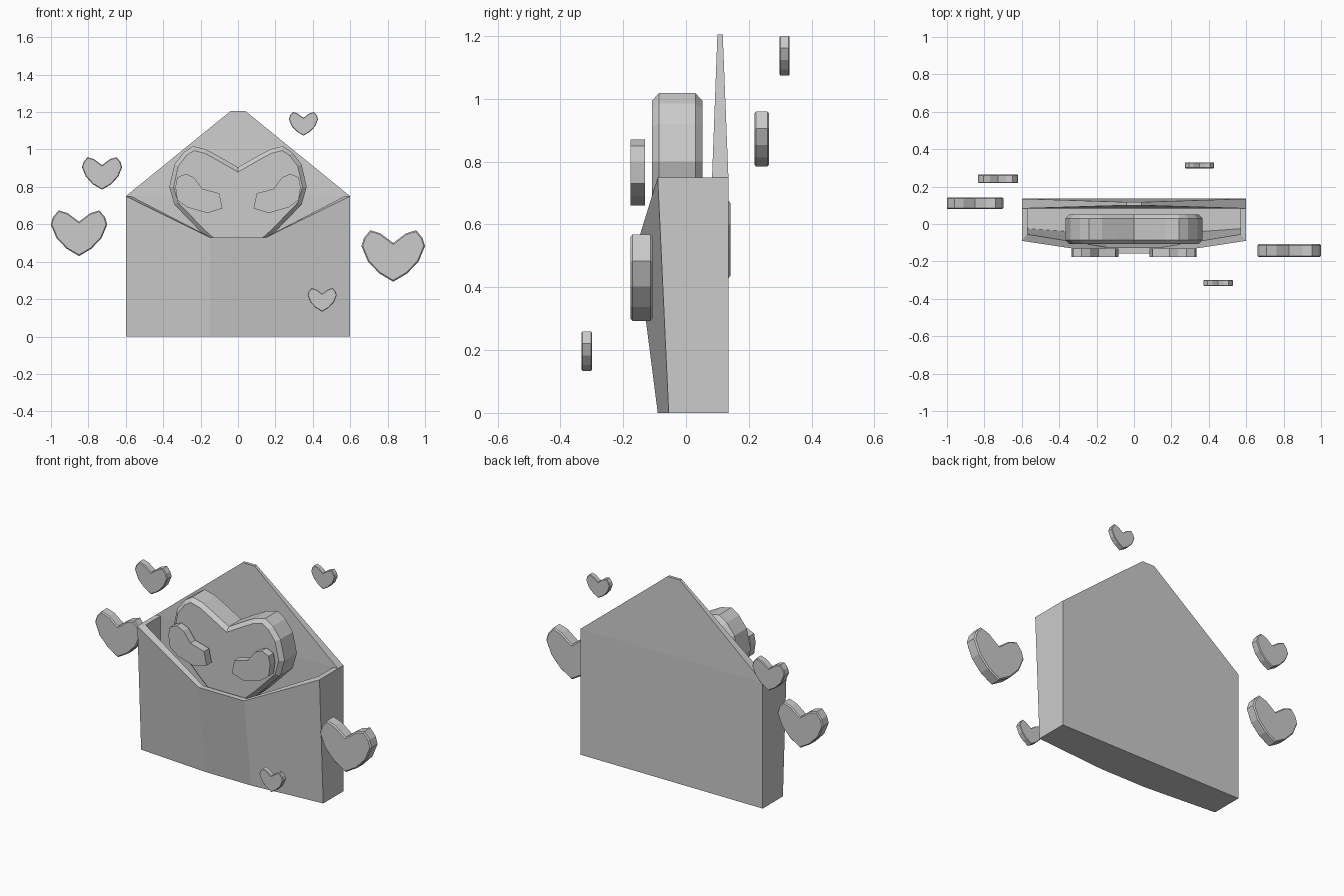
import bpy, bmesh

if "Cube" in bpy.data.objects:
    bpy.data.objects.remove(bpy.data.objects["Cube"])


def finish(name, bm):
    bmesh.ops.recalc_face_normals(bm, faces=bm.faces)
    me = bpy.data.meshes.new(name)
    bm.to_mesh(me)
    bm.free()
    ob = bpy.data.objects.new(name, me)
    bpy.context.collection.objects.link(ob)
    return ob


def prism(name, outline, y0, y1, chamfer=0.0):
    """Extrude an (x, z) outline along y, optionally chamfering both rims."""
    bm = bmesh.new()
    front = [bm.verts.new((x, y0, z)) for x, z in outline]
    back = [bm.verts.new((x, y1, z)) for x, z in outline]
    caps = [bm.faces.new(front), bm.faces.new(back)]
    n = len(outline)
    for i in range(n):
        j = (i + 1) % n
        bm.faces.new((front[i], front[j], back[j], back[i]))
    bmesh.ops.recalc_face_normals(bm, faces=bm.faces)
    if chamfer:
        rims = [e for f in caps for e in f.edges]
        bmesh.ops.bevel(bm, geom=rims, offset=chamfer, segments=1,
                        affect='EDGES', profile=0.5)
    return finish(name, bm)


def mirrored(half):
    """Half outline running from notch to tip -> full symmetric outline."""
    return half + [(-x, z) for x, z in half[-2:0:-1]]


# Envelope pocket: columns of (x, y bottom, y top, z top), outside and inside
right = [(0.15, -0.09, -0.158, 0.53), (0.6, -0.055, -0.09, 0.75),
         (0.6, 0.135, 0.135, 0.75)]
right_in = [(0.145, -0.055, -0.125, 0.53), (0.57, -0.025, -0.055, 0.75),
            (0.57, 0.083, 0.083, 0.75)]
outer = right + [(-c[0],) + c[1:] for c in reversed(right)]
inner = right_in + [(-c[0],) + c[1:] for c in reversed(right_in)]
bm = bmesh.new()
rings = [
    [bm.verts.new((x, yb, 0)) for x, yb, yt, z in outer],
    [bm.verts.new((x, yt, z)) for x, yb, yt, z in outer],
    [bm.verts.new((x, yt, z)) for x, yb, yt, z in inner],
    [bm.verts.new((x, yb, 0.03)) for x, yb, yt, z in inner],
]
for a, b in zip(rings, rings[1:]):
    for i in range(6):
        j = (i + 1) % 6
        bm.faces.new((a[i], a[j], b[j], b[i]))
bm.faces.new(rings[0])
bm.faces.new(rings[3])
finish("envelope_pocket", bm)

# Open flap, tapering in thickness towards its blunt tip
flap = prism("envelope_flap", [(-0.6, 0.75), (0.6, 0.75), (0.04, 1.205), (-0.04, 1.205)],
             0.083, 0.135)
for v in flap.data.vertices:
    if v.co.z > 1:
        v.co.y = 0.1 if v.co.y < 0.1 else 0.117

# Large heart sitting in the envelope
big = [(0, 0.905), (0.10, 0.962), (0.17, 1.0), (0.24, 1.018), (0.29, 0.985),
       (0.34, 0.92), (0.367, 0.80), (0.34, 0.705), (0.2, 0.56), (0, 0.38)]
prism("large_heart", mirrored(big), -0.108, 0.052, 0.022)

# Pair of tilted heart shapes in front of the large heart
eye = [(0.335, 0.80), (0.325, 0.85), (0.28, 0.87), (0.235, 0.85), (0.19, 0.79),
       (0.10, 0.765), (0.083, 0.685), (0.165, 0.66), (0.27, 0.69), (0.325, 0.73)]
for side, s in (("left", -1), ("right", 1)):
    prism(side + "_eye", [(s * x, z) for x, z in eye], -0.177, -0.13)

# Small hearts floating around: centre x, tip z, width, y range
unit = [(0, 0.61), (0.2, 0.76), (0.36, 0.81), (0.46, 0.69), (0.5, 0.56),
        (0.40, 0.32), (0.22, 0.13), (0, 0)]
for i, (cx, tip, w, y0, y1) in enumerate([
        (0.83, 0.293, 0.34, -0.177, -0.107),
        (-0.85, 0.43, 0.302, 0.08, 0.142),
        (-0.727, 0.785, 0.215, 0.218, 0.264),
        (0.35, 1.074, 0.156, 0.298, 0.33),
        (0.45, 0.133, 0.156, -0.332, -0.3)]):
    prism(f"floating_heart_{i + 1}",
          [(cx + x * w, tip + z * w) for x, z in mirrored(unit)], y0, y1, 0.02 * w)
